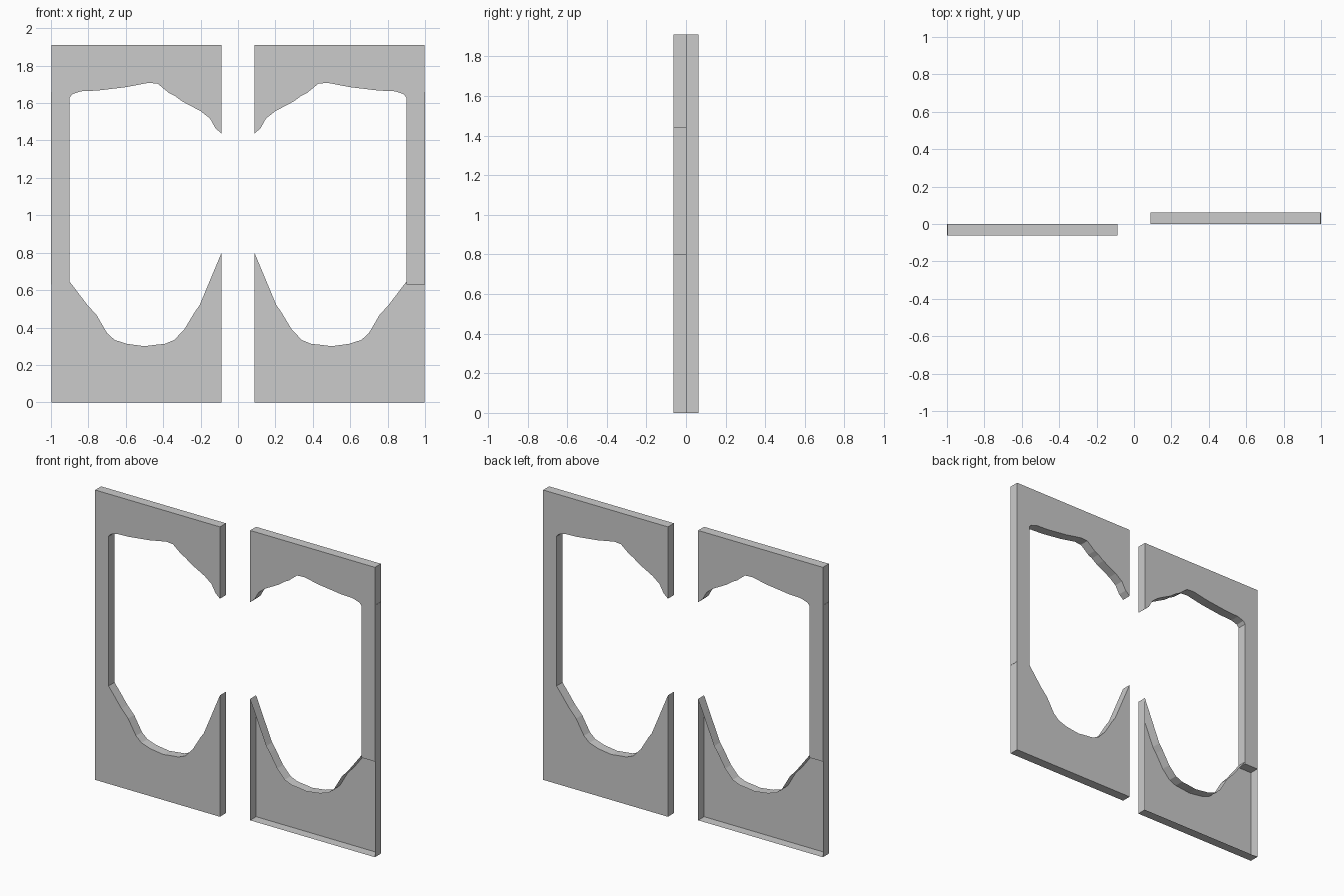
import bpy, bmesh

if "Cube" in bpy.data.objects:
    bpy.data.objects.remove(bpy.data.objects["Cube"])

DEPTH = 0.0625
INNER, OUTER, TOP = 0.088, 0.998, 1.91

# Upper board: square top with a wavy lower edge
upper = [(INNER, TOP), (INNER, 1.437), (0.12, 1.465), (0.15, 1.518), (0.20, 1.557),
         (0.30, 1.61), (0.34, 1.64), (0.37, 1.655), (0.43, 1.704), (0.48, 1.708),
         (0.60, 1.685), (0.75, 1.667), (0.84, 1.663), (0.885, 1.648), (0.90, 1.63),
         (OUTER, 1.63), (OUTER, TOP)]

# Lower board: flat base with a scooped upper edge
lower = [(INNER, 0.0), (OUTER, 0.0), (OUTER, 0.63), (0.90, 0.645), (0.858, 0.59),
         (0.805, 0.52), (0.757, 0.468), (0.70, 0.37), (0.66, 0.334), (0.596, 0.313),
         (0.50, 0.30), (0.447, 0.307), (0.39, 0.313), (0.34, 0.334), (0.285, 0.393),
         (0.23, 0.485), (0.205, 0.52), (INNER, 0.80)]

# Narrow outer post joining the two boards
post = [(0.90, 0.63), (1.0, 0.63), (1.0, 1.66), (0.90, 1.66)]


def board(name, profile, side, open_inside=False):
    """Extrude an x/z profile from y=0 outward; side -1 is turned half round about z."""
    bm = bmesh.new()
    face = bm.faces.new([bm.verts.new((side * x, 0, z)) for x, z in profile])
    ext = bmesh.ops.extrude_face_region(bm, geom=[face], use_keep_orig=True)
    moved = [g for g in ext["geom"] if isinstance(g, bmesh.types.BMVert)]
    bmesh.ops.translate(bm, verts=moved, vec=(0, side * DEPTH, 0))
    bmesh.ops.recalc_face_normals(bm, faces=bm.faces[:])
    if open_inside:
        inside = [f for f in bm.faces if all(abs(v.co.y) < 1e-6 for v in f.verts)]
        bmesh.ops.delete(bm, geom=inside, context='FACES_ONLY')
    mesh = bpy.data.meshes.new(name)
    bm.to_mesh(mesh)
    bm.free()
    obj = bpy.data.objects.new(name, mesh)
    bpy.context.collection.objects.link(obj)


for label, side in (("left", -1), ("right", 1)):
    board(label + "_upper_board", upper, side)
    board(label + "_outer_post", post, side)
    board(label + "_lower_board", lower, side, open_inside=True)
